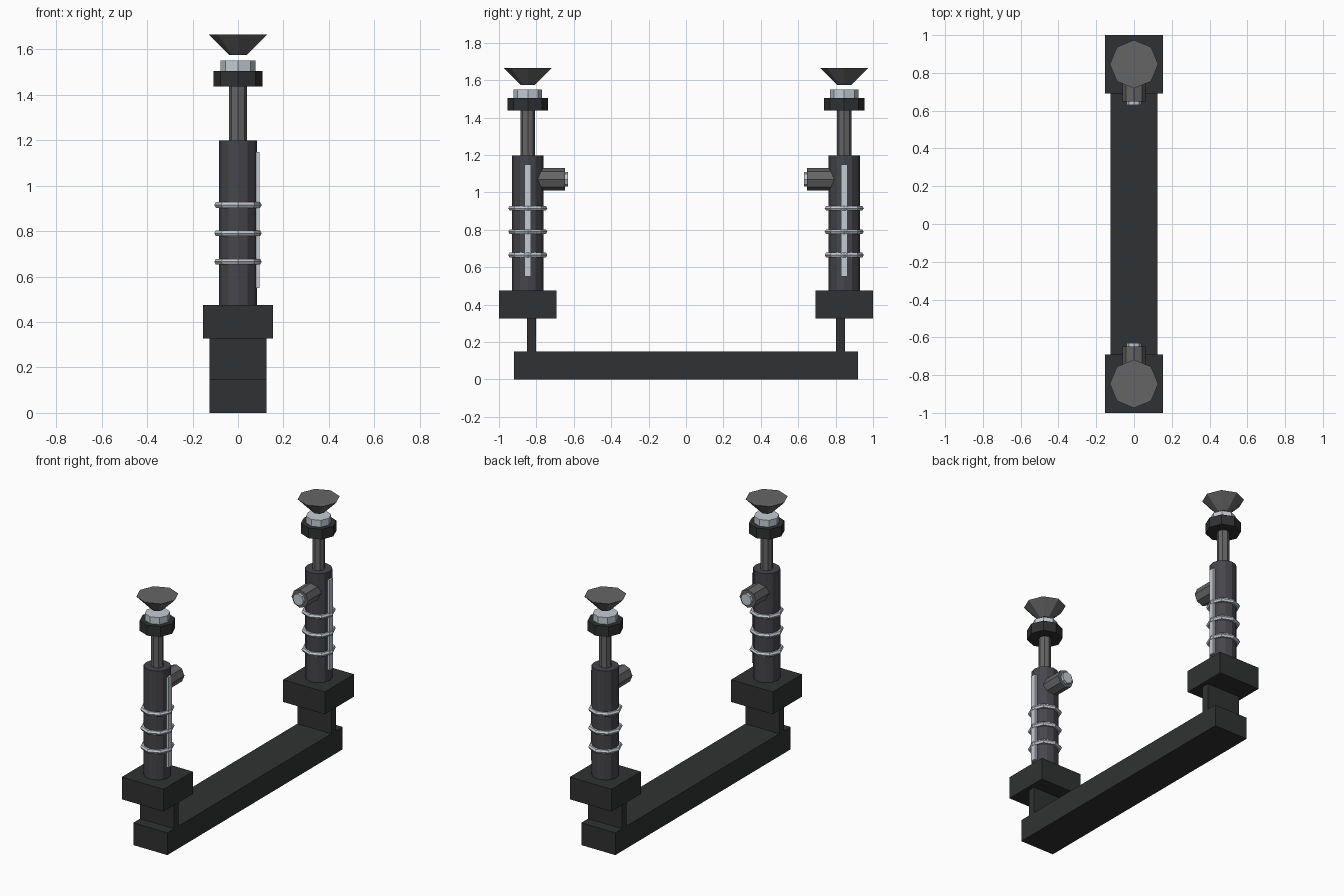
import bpy, math
from mathutils import Vector

if "Cube" in bpy.data.objects:
    bpy.data.objects.remove(bpy.data.objects["Cube"])


def mat(name, r, g, b):
    m = bpy.data.materials.new(name)
    m.diffuse_color = (r, g, b, 1)
    m.use_nodes = True
    m.node_tree.nodes["Principled BSDF"].inputs["Base Color"].default_value = m.diffuse_color
    return m


BLACK = mat("black_steel", 0.03, 0.031, 0.032)
DARK = mat("dark_steel", 0.06, 0.06, 0.07)
GREY = mat("grey_steel", 0.13, 0.13, 0.13)
LIGHT = mat("light_metal", 0.55, 0.60, 0.65)


def finish(name, m):
    o = bpy.context.object
    o.name = name
    o.data.materials.append(m)
    return o


def box(name, lo, hi, m):
    lo, hi = Vector(lo), Vector(hi)
    bpy.ops.mesh.primitive_cube_add(size=1, location=(lo + hi) / 2)
    o = finish(name, m)
    o.scale = hi - lo
    return o


def lathe(name, a, b, r1, r2, m, sides=8):
    # straight or tapered cylinder running from point a to point b
    a, b = Vector(a), Vector(b)
    d = b - a
    rot = (0, 0, 0) if abs(d.z) > 1e-6 else (-math.copysign(math.pi / 2, d.y), 0, 0)
    bpy.ops.mesh.primitive_cone_add(vertices=sides, radius1=r1, radius2=r2, depth=d.length,
                                    location=(a + b) / 2, rotation=rot)
    return finish(name, m)


# base beam
box("base_beam", (-0.125, -0.92, 0), (0.125, 0.92, 0.148), BLACK)

# two mirrored posts
for side, s in (("front", -1), ("rear", 1)):
    y = 0.846 * s

    def post(name, z0, z1, r1, r2, m, sides=8):
        lathe(f"{side}_{name}", (0, y, z0), (0, y, z1), r1, r2, m, sides)

    # web plate and mounting block
    yw = 0.825 * s
    box(f"{side}_web_plate", (-0.125, yw - 0.024, 0.148), (0.125, yw + 0.024, 0.327), BLACK)
    box(f"{side}_mount_block", (-0.153, y - 0.154, 0.327), (0.153, y + 0.154, 0.475), BLACK)

    # sleeve, rod, collar, disc and flared cup
    post("sleeve", 0.475, 1.198, 0.083, 0.083, DARK, 12)
    post("rod", 1.198, 1.437, 0.039, 0.039, GREY)
    post("collar", 1.437, 1.505, 0.108, 0.108, BLACK)
    post("disc", 1.505, 1.55, 0.077, 0.077, LIGHT)
    post("cup", 1.575, 1.665, 0.038, 0.128, GREY)

    # clamp rings
    for i, z in enumerate((0.665, 0.79, 0.915)):
        bpy.ops.mesh.primitive_torus_add(location=(0, y, z), major_segments=8, minor_segments=6,
                                         major_radius=0.09, minor_radius=0.0145)
        finish(f"{side}_ring_{i + 1}", LIGHT)

    # scale strip on the right side
    box(f"{side}_strip", (0.074, y - 0.018, 0.55), (0.094, y + 0.018, 1.148), LIGHT)

    # locking knob pointing inward
    lathe(f"{side}_knob", (0, 0.79 * s, 1.07), (0, 0.648 * s, 1.07), 0.06, 0.06, GREY)
    lathe(f"{side}_knob_cap", (0, 0.648 * s, 1.07), (0, 0.63 * s, 1.07), 0.039, 0.039, LIGHT)
